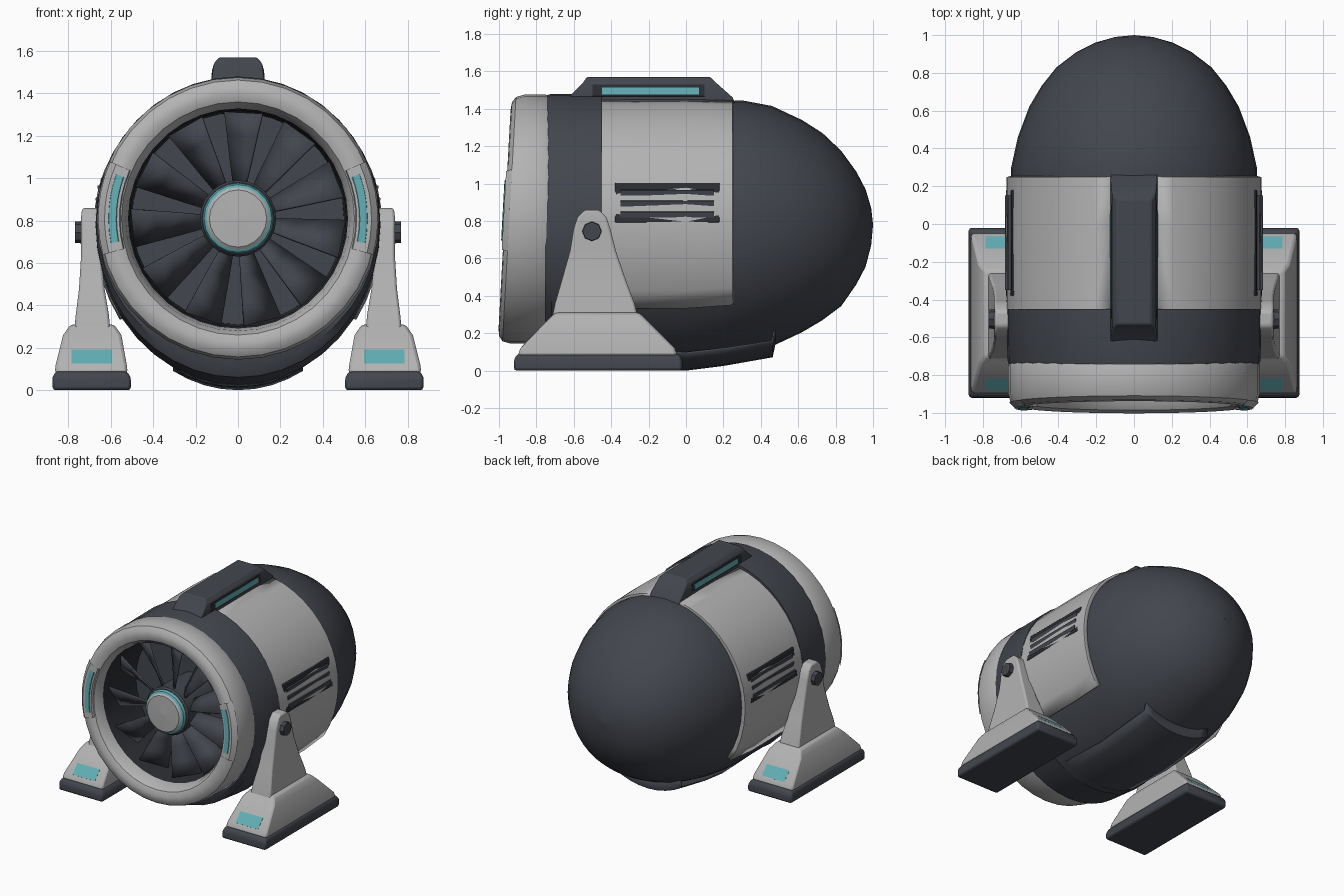
import bpy, bmesh
from math import sin, cos, pi, radians
from mathutils import Matrix, Vector

if "Cube" in bpy.data.objects:
    bpy.data.objects.remove(bpy.data.objects["Cube"])


def material(name, rgb):
    m = bpy.data.materials.new(name)
    m.diffuse_color = (*rgb, 1)
    m.use_nodes = True
    m.node_tree.nodes["Principled BSDF"].inputs["Base Color"].default_value = m.diffuse_color
    return m


LIGHT = material("light_shell", (0.45, 0.45, 0.45))
DARK = material("dark_shell", (0.055, 0.061, 0.075))
BLACK = material("dark_recess", (0.025, 0.027, 0.033))
CYAN = material("cyan_light", (0.12, 0.42, 0.46))


def finish(name, bm, mat, mirror=False, bevel=0, thick=0, angle=35):
    bmesh.ops.remove_doubles(bm, verts=bm.verts, dist=1e-5)
    bmesh.ops.recalc_face_normals(bm, faces=bm.faces)
    me = bpy.data.meshes.new(name)
    bm.to_mesh(me)
    bm.free()
    ob = bpy.data.objects.new(name, me)
    bpy.context.collection.objects.link(ob)
    me.materials.append(mat)
    bpy.ops.object.select_all(action='DESELECT')
    ob.select_set(True)
    bpy.context.view_layer.objects.active = ob
    bpy.ops.object.shade_smooth_by_angle(angle=radians(angle))
    if thick:
        s = ob.modifiers.new("Solidify", 'SOLIDIFY')
        s.thickness = thick
        s.offset = 0
    if bevel:
        b = ob.modifiers.new("Bevel", 'BEVEL')
        b.width = bevel
        b.segments = 2
    if mirror:
        ob.modifiers.new("Mirror", 'MIRROR').use_mirror_merge = False
    return ob


def loft(name, sections, mat, a0=0, a1=360, n=32, zc=0.78, lean=0, **kw):
    """Skin egg-shaped sections (y, half width, rise, drop) along the y axis."""
    bm = bmesh.new()
    full = a1 - a0 == 360
    rows = []
    for y, rx, rt, rb in sections:
        row = []
        for i in range(n if full else n + 1):
            a = radians(a0 + (a1 - a0) * i / n)
            z = zc + sin(a) * (rt if sin(a) > 0 else rb)
            yy = y + lean * (z - zc) if y < -0.85 else y
            row.append(bm.verts.new((rx * cos(a), yy, z)))
        rows.append(row)
    for r, q in zip(rows, rows[1:]):
        for i in range(n):
            j = (i + 1) % len(r)
            bm.faces.new((r[i], r[j], q[j], q[i]))
    return finish(name, bm, mat, **kw)


def lathe(name, profile, mat, **kw):
    return loft(name, [(y, r, r, r) for y, r in profile], mat, zc=0.81, **kw)


def stack(name, levels, mat, **kw):
    """Skin rectangles (z, x0, x1, y0, y1) from bottom to top."""
    bm = bmesh.new()
    rows = [[bm.verts.new(p) for p in ((x0, y0, z), (x1, y0, z), (x1, y1, z), (x0, y1, z))]
            for z, x0, x1, y0, y1 in levels]
    for r, q in zip(rows, rows[1:]):
        for i in range(4):
            j = (i + 1) % 4
            bm.faces.new((r[i], r[j], q[j], q[i]))
    bm.faces.new(rows[0])
    bm.faces.new(rows[-1])
    return finish(name, bm, mat, **kw)


def box(name, loc, size, mat, axis='X', rot=0, **kw):
    bm = bmesh.new()
    m = Matrix.Translation(loc) @ Matrix.Rotation(radians(rot), 4, axis) @ Matrix.Diagonal((*size, 1))
    bmesh.ops.create_cube(bm, size=1, matrix=m)
    return finish(name, bm, mat, **kw)


# Dark hull: duct back wall, front band, belly and egg-shaped tail
loft("hull", [
    (-0.52, 0.001, 0.001, 0.001), (-0.52, 0.51, 0.54, 0.48), (-0.75, 0.53, 0.56, 0.50),
    (-0.75, 0.66, 0.69, 0.66), (-0.72, 0.67, 0.70, 0.72), (-0.45, 0.675, 0.70, 0.755),
    (-0.45, 0.65, 0.655, 0.76), (0.0, 0.65, 0.655, 0.76), (0.20, 0.65, 0.66, 0.72),
    (0.30, 0.65, 0.665, 0.695), (0.46, 0.615, 0.635, 0.65),
    (0.62, 0.555, 0.56, 0.575), (0.73, 0.49, 0.49, 0.51), (0.83, 0.41, 0.395, 0.435),
    (0.91, 0.305, 0.285, 0.32), (0.96, 0.205, 0.19, 0.225), (0.99, 0.10, 0.09, 0.11),
    (1.0, 0.001, 0.001, 0.001)], DARK, n=40)
# Shallow keel plate under the belly
loft("keel_plate", [(-0.40, 0.65, 0.65, 0.72), (-0.38, 0.65, 0.65, 0.76), (0.0, 0.65, 0.65, 0.775),
                    (0.20, 0.65, 0.65, 0.75), (0.46, 0.62, 0.65, 0.705), (0.475, 0.61, 0.65, 0.63)],
     DARK, a0=-118, a1=-62, n=8, thick=0.01)

# Light side panels wrapped over the hull
loft("side_panel", [(-0.45, 0.64, 0.64, 0.76), (-0.445, 0.67, 0.675, 0.775),
                    (0.0, 0.675, 0.677, 0.775), (0.245, 0.67, 0.672, 0.745),
                    (0.25, 0.64, 0.64, 0.71)],
     LIGHT, a0=-35, a1=80, n=14, mirror=True, thick=0.012)

# Intake ring, its lower face leaning forward
lathe("intake_ring", [
    (-0.73, 0.52), (-0.73, 0.655), (-0.75, 0.666), (-0.90, 0.666), (-0.945, 0.653),
    (-0.965, 0.625), (-0.97, 0.585), (-0.955, 0.55), (-0.92, 0.53), (-0.84, 0.515),
    (-0.73, 0.52)], LIGHT, n=36, lean=0.055)
lathe("duct_lining", [(-0.89, 0.519), (-0.82, 0.51), (-0.52, 0.50)], BLACK, n=36)
lathe("ring_lamp_frame", [(-0.955, 0.555), (-0.976, 0.56), (-0.976, 0.63), (-0.945, 0.66)],
      LIGHT, a0=-15, a1=24, n=6, lean=0.055, mirror=True)
lathe("ring_lamp", [(-0.97, 0.57), (-0.982, 0.575), (-0.98, 0.61), (-0.96, 0.615)],
      CYAN, a0=-11, a1=20, n=6, lean=0.055, mirror=True)

# Fan hub and blades
lathe("fan_hub", [(-0.52, 0.17), (-0.85, 0.18), (-0.865, 0.17), (-0.865, 0.001)], DARK, n=24)
lathe("hub_glow", [(-0.85, 0.172), (-0.885, 0.16), (-0.898, 0.14), (-0.898, 0.001)], CYAN, n=20)
lathe("hub_cap", [(-0.895, 0.148), (-0.905, 0.135), (-0.91, 0.001)], LIGHT, n=20)
bm = bmesh.new()
for k in range(11):
    a = radians(87) + 2 * pi * k / 11
    u, t = Vector((cos(a), 0, sin(a))), Vector((-sin(a), 0, cos(a)))
    prev = None
    for r, chord, pitch in ((0.15, 0.05, 58), (0.27, 0.07, 46), (0.39, 0.088, 38), (0.50, 0.105, 32)):
        d = t * chord * cos(radians(pitch)) + Vector((0, chord * sin(radians(pitch)), 0))
        c = u * r + Vector((0, -0.78, 0.81))
        row = [bm.verts.new(c - d), bm.verts.new(c + d)]
        if prev:
            bm.faces.new((prev[0], prev[1], row[1], row[0]))
        prev = row
finish("fan_blades", bm, DARK, thick=0.012)

# Top spine housing with a lit slot on each side
stack("top_spine", [(1.38, -0.12, 0.12, -0.64, 0.28), (1.46, -0.125, 0.125, -0.63, 0.25),
                    (1.54, -0.115, 0.115, -0.55, 0.16), (1.57, -0.09, 0.09, -0.53, 0.13)],
      DARK, bevel=0.008)
box("spine_slot", (0.114, -0.20, 1.497), (0.016, 0.60, 0.062), BLACK, axis='Y', rot=-7, mirror=True)
box("spine_lamp", (0.115, -0.19, 1.494), (0.018, 0.52, 0.036), CYAN, axis='Y', rot=-7, mirror=True)

# Side vents with three slats
box("vent_frame", (0.638, -0.10, 0.895), (0.05, 0.56, 0.215), BLACK, axis='Y', rot=-9, mirror=True, bevel=0.006)
for i in range(3):
    dz = (i - 1) * 0.058
    box("vent_slat", (0.656 - dz * 0.16, -0.10, 0.895 + dz), (0.03, 0.50, 0.03), DARK,
        axis='Y', rot=10, mirror=True)

# Feet: dark sole, light shoe, leg, pivot bolt and lamps
stack("foot_sole", [(0.0, 0.505, 0.875, -0.92, -0.02), (0.06, 0.505, 0.875, -0.92, -0.02),
                    (0.09, 0.525, 0.86, -0.90, -0.04)], DARK, mirror=True, bevel=0.015)
stack("foot_shoe", [(0.08, 0.52, 0.865, -0.90, -0.045), (0.12, 0.525, 0.86, -0.885, -0.06),
                    (0.26, 0.55, 0.825, -0.75, -0.20), (0.31, 0.585, 0.79, -0.70, -0.25)],
      LIGHT, mirror=True, bevel=0.015)
stack("leg", [(0.26, 0.60, 0.775, -0.72, -0.25), (0.36, 0.61, 0.765, -0.70, -0.275),
              (0.48, 0.63, 0.75, -0.665, -0.32), (0.64, 0.645, 0.74, -0.62, -0.375),
              (0.76, 0.65, 0.74, -0.60, -0.405), (0.82, 0.65, 0.74, -0.58, -0.425),
              (0.86, 0.655, 0.735, -0.54, -0.465)], LIGHT, mirror=True, bevel=0.012)
bm = bmesh.new()
bmesh.ops.create_cone(bm, cap_ends=True, segments=8, radius1=0.06, radius2=0.05, depth=0.14,
                      matrix=Matrix.Translation((0.70, -0.503, 0.745)) @ Matrix.Rotation(pi / 2, 4, 'Y'))
finish("pivot_bolt", bm, DARK, mirror=True)
for name, y, rot in (("front_foot_lamp", -0.845, 46), ("rear_foot_lamp", -0.102, -46)):
    box(name, (0.69, y, 0.155), (0.19, 0.09, 0.012), CYAN, rot=rot, mirror=True)
